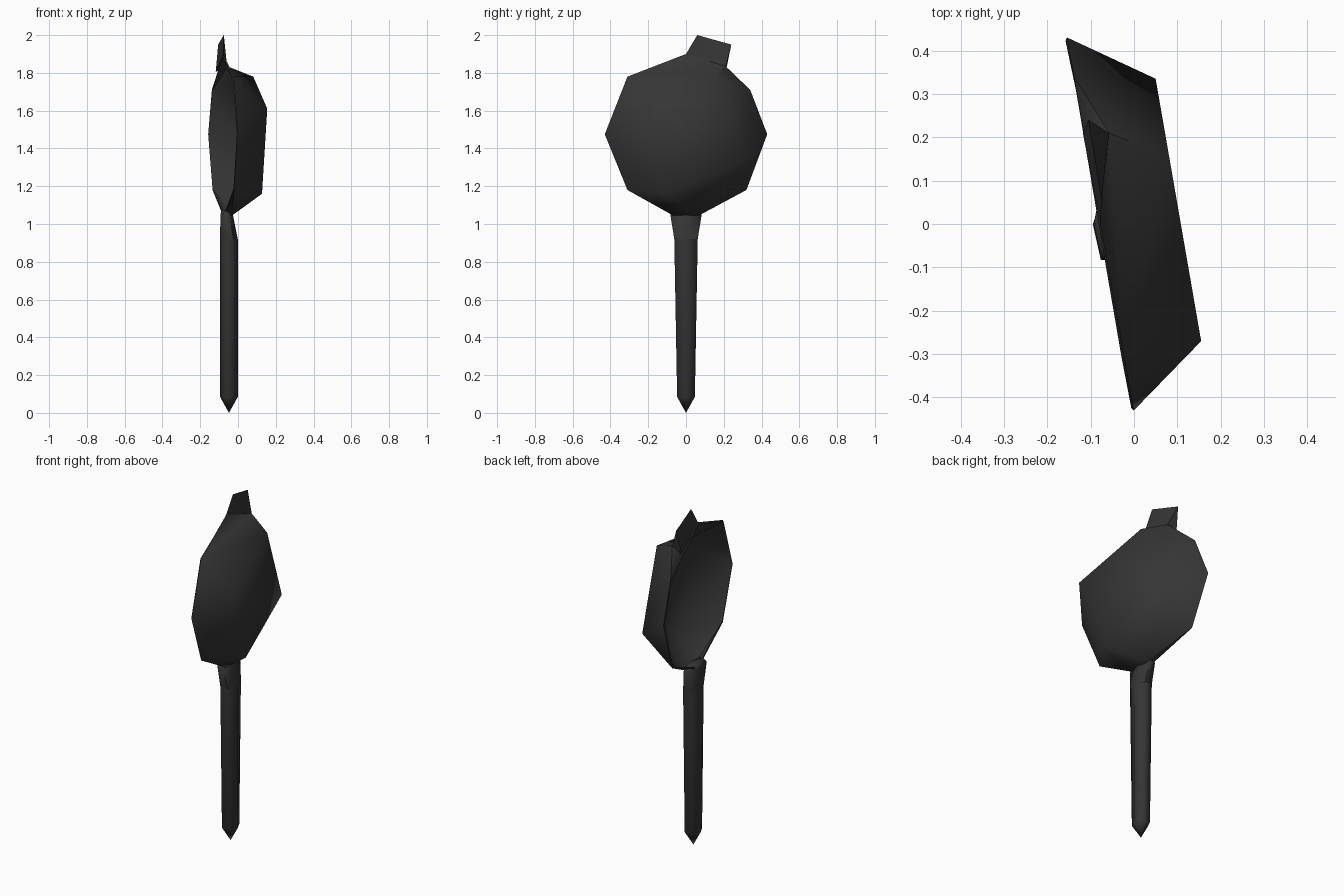
import bpy, bmesh, math

if "Cube" in bpy.data.objects:
    bpy.data.objects.remove(bpy.data.objects["Cube"])

iron = bpy.data.materials.new("dark_iron")
iron.diffuse_color = (0.036, 0.036, 0.036, 1)
iron.use_nodes = True
iron.node_tree.nodes["Principled BSDF"].inputs["Base Color"].default_value = iron.diffuse_color


def finish(name, bm, angle=50):
    """Smooth shading with sharp edges kept above the angle."""
    bmesh.ops.recalc_face_normals(bm, faces=bm.faces)
    for f in bm.faces:
        f.smooth = True
    for e in bm.edges:
        e.smooth = e.calc_face_angle(0) < math.radians(angle)
    me = bpy.data.meshes.new(name)
    bm.to_mesh(me)
    bm.free()
    me.materials.append(iron)
    ob = bpy.data.objects.new(name, me)
    bpy.context.collection.objects.link(ob)


def hull(points):
    bm = bmesh.new()
    verts = [bm.verts.new(p) for p in points]
    bmesh.ops.convex_hull(bm, input=verts)
    return bm


def rim_x(y):
    return -0.0775 - 0.179 * y


# pan: open eight-sided rim, four-sided base, thin wall
rim = [(-.43, 1.475), (-.31, 1.78), (.34, 1.71), (.43, 1.475),
       (.32, 1.18), (0, 1.04), (-.31, 1.18)]
base = [(-.27, 1.61), (.155, 1.78), (.335, 1.34), (-.11, 1.16)]
points = [(rim_x(y), y, z) for y, z in rim]
points += [(0.108 - 0.1735 * y, y, z) for y, z in base]
points += [(-.058, .21, 1.835), (-.03, -.07, 1.046), (-.03, .07, 1.046)]
bm = hull(points)


def on_rim(v):
    return abs(v.co.x - rim_x(v.co.y)) < 1e-4


bmesh.ops.delete(bm, geom=[f for f in bm.faces if all(map(on_rim, f.verts))],
                 context='FACES')
# raise the rim to its top corner beside the lip
gap = max((e for e in bm.edges if e.is_boundary),
          key=lambda e: e.verts[0].co.z + e.verts[1].co.z)
tri = gap.link_faces[0]
apex = next(v for v in tri.verts if v not in gap.verts)
ends = list(gap.verts)
bmesh.ops.delete(bm, geom=[gap], context='EDGES')
top = bm.verts.new((rim_x(0), 0, 1.9))
for v in ends:
    bm.faces.new((v, top, apex))
bmesh.ops.recalc_face_normals(bm, faces=bm.faces)
# face the shell outwards, then give it an inner wall
if sum(f.normal.x * f.calc_area() for f in bm.faces) < 0:
    bmesh.ops.reverse_faces(bm, faces=bm.faces)
bmesh.ops.solidify(bm, geom=bm.faces[:], thickness=0.008)
finish("pan", bm)

# pouring lip
finish("pouring_lip", hull([(-.0775, 0, 1.9), (-.058, .21, 1.835), (-.118, .21, 1.805),
                            (-.075, .06, 2.0), (-.105, .24, 1.95)]), 30)


def ring(bm, cx, rx, ry, z):
    """Six-sided ring with its points along x."""
    out = []
    for i in range(6):
        a = i * math.pi / 3
        out.append(bm.verts.new((cx + rx * math.cos(a),
                                 ry * math.sin(a) / math.sin(math.pi / 3), z)))
    return out


def loft(name, rings, tip=None):
    bm = bmesh.new()
    loops = [ring(bm, *r) for r in rings]
    for a, b in zip(loops, loops[1:]):
        for i in range(6):
            j = (i + 1) % 6
            bm.faces.new((a[i], a[j], b[j], b[i]))
    bm.faces.new(loops[-1])
    if tip:
        t = bm.verts.new(tip)
        for i in range(6):
            bm.faces.new((t, loops[0][i], loops[0][(i + 1) % 6]))
    else:
        bm.faces.new(loops[0])
    finish(name, bm, 75)


# handle with pointed end, and flared neck
loft("handle", [(-.048, .047, .047, .085), (-.048, .047, .062, .92)], (-.048, 0, 0))
loft("neck", [(-.048, .047, .062, .92), (-.06, .033, .083, 1.05), (-.06, .025, .06, 1.075)])
